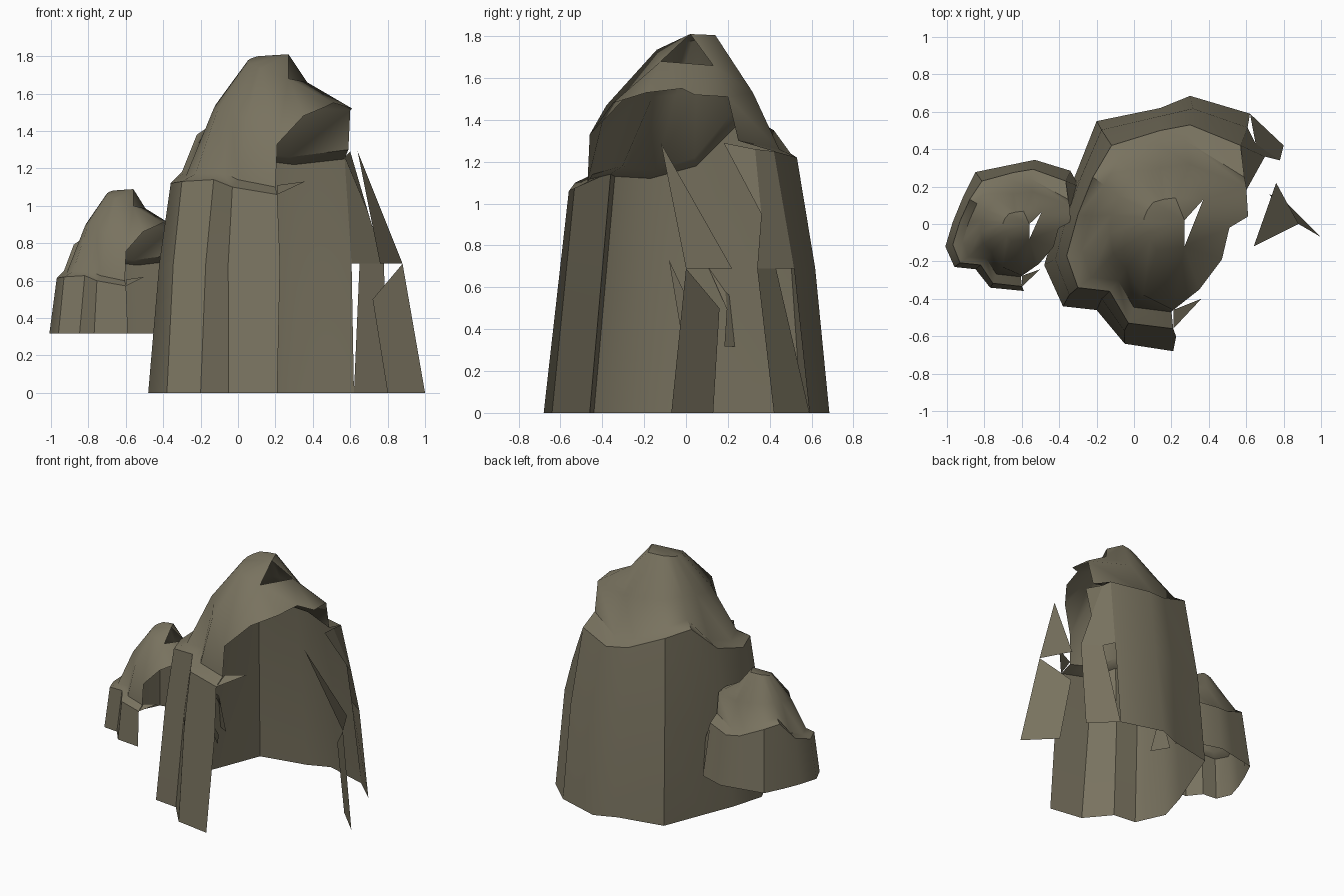
import bpy
from mathutils import Vector as V

if "Cube" in bpy.data.objects:
    bpy.data.objects.remove(bpy.data.objects["Cube"])

stone = bpy.data.materials.new("brown grey stone")
stone.diffuse_color = (0.19, 0.17, 0.115, 1)
stone.use_nodes = True
stone.node_tree.nodes["Principled BSDF"].inputs["Base Color"].default_value = stone.diffuse_color


def make(name, verts, faces, angle=0.75):
    me = bpy.data.meshes.new(name)
    me.from_pydata([tuple(v) for v in verts], [], faces)
    me.materials.append(stone)
    ob = bpy.data.objects.new(name, me)
    bpy.context.collection.objects.link(ob)
    bpy.ops.object.select_all(action='DESELECT')
    ob.select_set(True)
    bpy.context.view_layer.objects.active = ob
    bpy.ops.object.shade_smooth_by_angle(angle=angle)
    return ob


# Outlines running from the front opening, round the left and back, to the right
base = [V((x, y, 0)) for x, y in [
    (.21, -.68), (-.05, -.64), (-.2, -.46), (-.38, -.44), (-.48, -.22), (-.41, .02),
    (-.31, .27), (-.2, .55), (.14, .62), (.3, .685), (.62, .59)]]
ledge = [V(p) for p in [
    (.21, -.56, 1.06), (-.03, -.53, 1.10), (-.13, -.36, 1.14), (-.30, -.34, 1.13),
    (-.36, -.17, 1.12), (-.30, .05, 1.18), (-.22, .25, 1.38), (-.12, .42, 1.35),
    (.14, .50, 1.24), (.30, .53, 1.22), (.57, .42, 1.25)]]
shoulder = [V(p) for p in [
    (.21, -.46, 1.33), (.05, -.38, 1.47), (-.04, -.24, 1.5), (-.11, -.16, 1.51),
    (-.13, -.05, 1.52), (-.12, .05, 1.54), (-.08, .15, 1.55), (0, .26, 1.55),
    (.14, .30, 1.54), (.30, .32, 1.53), (.60, .20, 1.51)]]
rim = [V(p) for p in [(.35, -.35, 1.48), (.47, -.19, 1.53), (.51, -.02, 1.55), (.61, .04, 1.52)]]
N = len(base)

# Rings derived from the outlines
middle = []
for b, l in zip(base, ledge):
    p = b.lerp(l, .69 / l.z)
    p.x += .015 * (1 if p.x > .2 else -1)
    p.y += .02 if p.y > .3 else 0
    middle.append(p)
inset = []
for l in ledge:
    p = l.lerp(V((.15, 0, l.z)), .16)
    p.z += .04
    inset.append(p)
inset[-1] = V((.59, .25, 1.30))
crown = []
for s in shoulder:
    p = s.lerp(V((.17, .02, 0)), .6)
    p.z = 1.77 + .25 * p.y
    crown.append(p)
crown[0], crown[-1] = V((.27, -.12, 1.68)), V((.37, .13, 1.66))


def shell(name, rings, place):
    """Open rock shell: ringed wall, cap and overhanging front rim."""
    verts = [p for r in rings for p in r]
    faces = [(r * N + j, r * N + N + j, r * N + N + j + 1, r * N + j + 1)
             for r in range(len(rings) - 1) for j in range(N - 1)]
    c = (len(rings) - 1) * N
    s = c - N
    apex = len(verts)
    verts += [V((.27, .02, 1.81))] + rim
    # Cap leaves a small triangular hole on the right
    faces += [(c + j, apex, c + j + 1) for j in range(N - 1)]
    r = [s] + [apex + 1 + k for k in range(4)] + [s + N - 1]
    c0, c1 = c, c + N - 1
    faces += [(r[k], r[k + 1], c0) for k in range(3)]
    faces += [(r[3], c1, c0), (r[3], r[4], c1), (r[4], r[5], c1)]
    return make(name, [place(v) for v in verts], faces)


def big(v):
    return v


def small(v):
    return V((.65 * v.x - .735, .575 * v.y - .012, .69 * v.z - .16))


# Loose panels and shards on the right side
upper = {
    "front_tip": [(.21, -.56, 1.06), (.36, -.40, 1.13), (.21, -.46, 1.11)],
    "upper_shard": [(.64, -.12, 1.29), (.88, 0, .69), (.76, .22, .69)],
    "side_panel": [middle[-1], (.57, .42, 1.25), (.57, .33, 1.26), (.70, .36, .95),
                   (.78, .34, .69), (.65, .43, .69)],
    "side_flap": [(.57, .33, 1.26), (.60, .18, 1.29), (.70, .36, .95)],
}
lower = {
    "lower_shard": [(.88, 0, .69), (.72, .16, .5), (.80, .13, 0), (1.0, -.07, 0)],
    "lower_panel": [(.65, .43, .69), (.78, .34, .69), (.80, .42, 0), (.62, .59, 0)],
}


def panels(group, place, prefix):
    for name, pts in group.items():
        make(prefix + name, [place(V(p)) for p in pts], [tuple(range(len(pts)))])


# Large rock
shell("large_rock", [base, middle, ledge, inset, shoulder, crown], big)
panels(upper, big, "large_")
panels(lower, big, "large_")
# Small rock: scaled copy without the lower wall
shell("small_rock", [middle, ledge, inset, shoulder, crown], small)
panels(upper, small, "small_")
